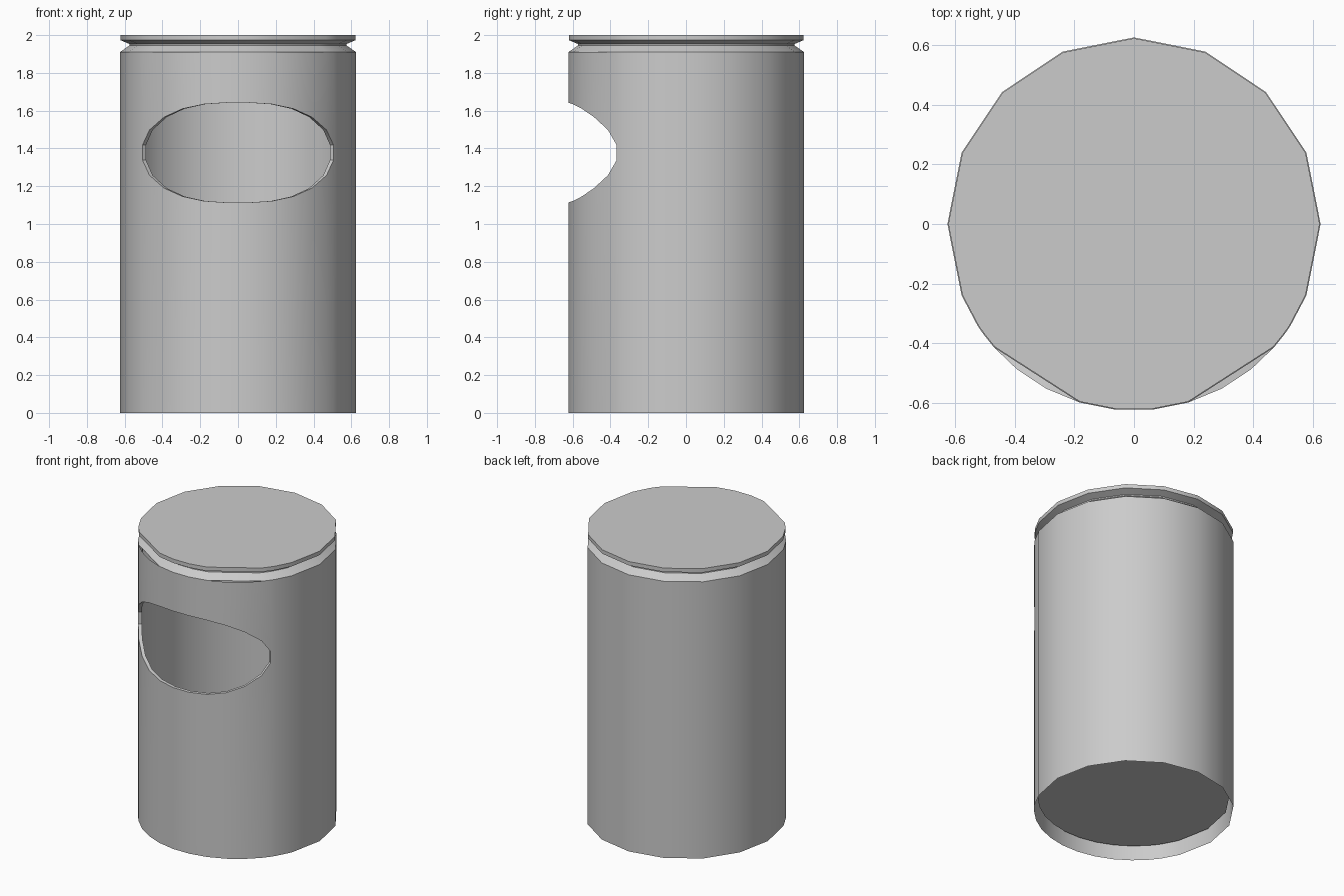
import bpy, bmesh
from math import sin, cos, radians

if "Cube" in bpy.data.objects:
    bpy.data.objects.remove(bpy.data.objects["Cube"])

R_OUT, R_IN = 0.625, 0.602
TOP, FLOOR, MID = 1.91, 0.09, 1.378

# half outline of the opening: angle from the front, half height
HOLE = [(5.6, .264), (16.9, .256), (28.1, .232), (38.8, .188), (48.6, .12), (54, .04)]
REST = [(a, 0) for a in (57, 67.5, 90, 112.5, 135, 157.5)]
HALF = HOLE + REST
COLS = [(-a, h) for a, h in reversed(HALF)] + HALF + [(180, 0)]


def point(bm, r, angle, z):
    a = radians(angle)
    return bm.verts.new((r * sin(a), -r * cos(a), z))


def finish(bm, name):
    bmesh.ops.recalc_face_normals(bm, faces=bm.faces)
    mesh = bpy.data.meshes.new(name)
    bm.to_mesh(mesh)
    bm.free()
    ob = bpy.data.objects.new(name, mesh)
    bpy.context.collection.objects.link(ob)
    bpy.ops.object.select_all(action='DESELECT')
    ob.select_set(True)
    bpy.context.view_layer.objects.active = ob
    bpy.ops.object.shade_smooth_by_angle(angle=radians(30))
    return ob


def wall(bm, r, bottom):
    """Upright wall with the opening; each column is a list of points."""
    cols = []
    for a, h in COLS:
        zs = [bottom, MID - h, MID + h, TOP] if h else [bottom, TOP]
        cols.append([point(bm, r, a, z) for z in zs])
    for i, c in enumerate(cols):
        d = cols[(i + 1) % len(cols)]
        if len(c) == 4 and len(d) == 4:
            bm.faces.new((c[0], d[0], d[1], c[1]))
            bm.faces.new((c[2], d[2], d[3], c[3]))
        else:
            bm.faces.new([c[0]] + d + c[:0:-1])
    return cols


# body: outer wall, inner wall, raised floor and lip of the opening
bm = bmesh.new()
outer = wall(bm, R_OUT, 0)
inner = wall(bm, R_IN, FLOOR)
bm.faces.new([c[0] for c in inner])


def rim(cols):
    cut = [c for c in cols if len(c) == 4]
    return [c[1] for c in cut] + [c[2] for c in reversed(cut)]


o, n = rim(outer), rim(inner)
for i in range(len(o)):
    j = (i + 1) % len(o)
    bm.faces.new((o[i], o[j], n[j], n[i]))
finish(bm, "bin_body")

# lid: notched ring closed by a flat cap
PROFILE = [(R_OUT, TOP), (.575, 1.945), (.575, 1.953), (.622, 1.973), (.622, 2.0)]
angles = [a for a, h in COLS if abs(a) not in (28.1, 38.8)]
bm = bmesh.new()
rings = [[point(bm, r, a, z) for a in angles] for r, z in PROFILE]
for lo, hi in zip(rings, rings[1:]):
    for i in range(len(lo)):
        j = (i + 1) % len(lo)
        bm.faces.new((lo[i], lo[j], hi[j], hi[i]))
bm.faces.new(rings[-1])
finish(bm, "bin_lid")
